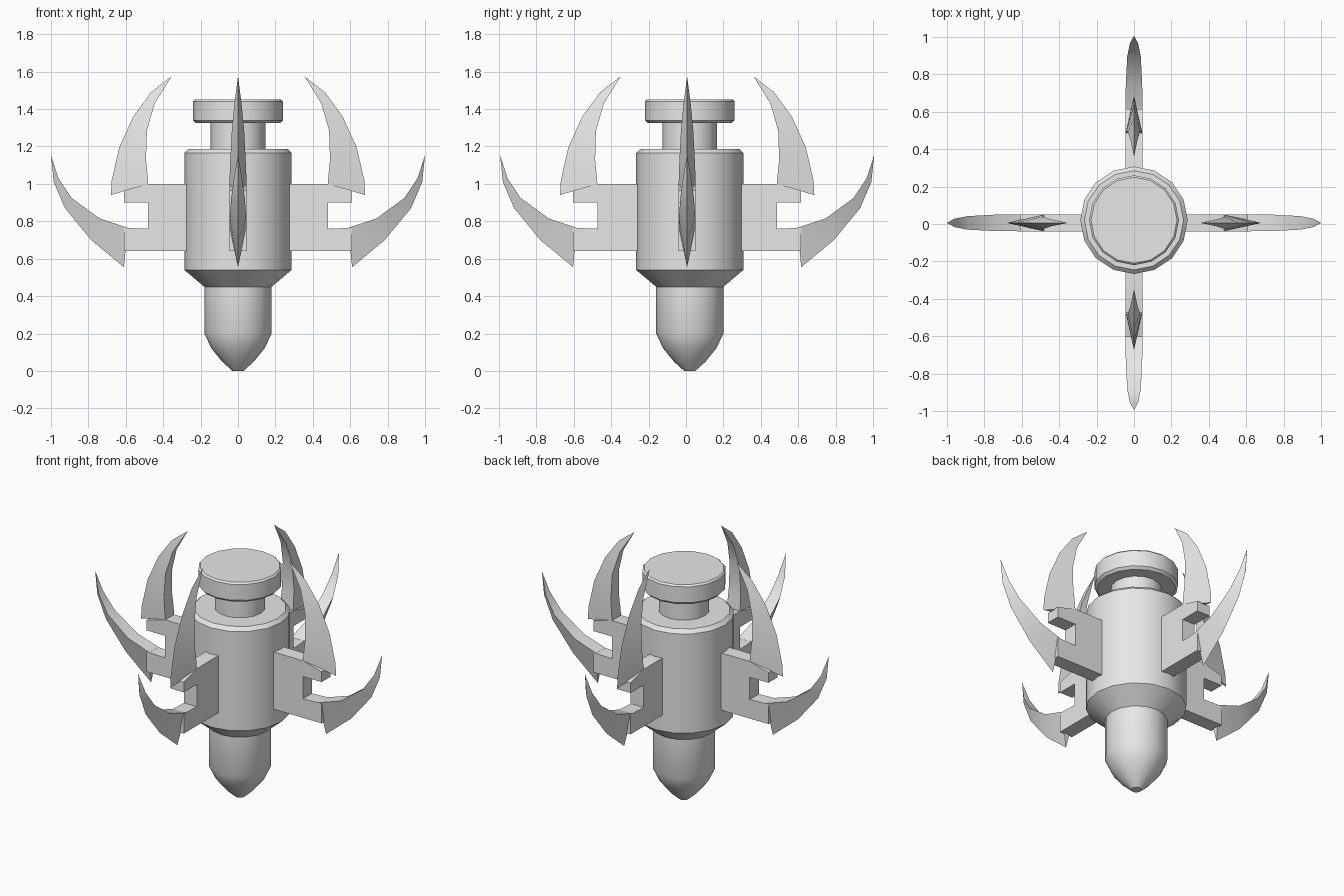
import bpy, bmesh, math
from mathutils import Matrix

if "Cube" in bpy.data.objects:
    bpy.data.objects.remove(bpy.data.objects["Cube"])

grey = bpy.data.materials.new("plain grey")
grey.diffuse_color = (0.8, 0.8, 0.8, 1)
grey.use_nodes = True
grey.node_tree.nodes["Principled BSDF"].inputs["Base Color"].default_value = grey.diffuse_color


def finish(name, bm, matrix, angle):
    bmesh.ops.transform(bm, matrix=matrix, verts=bm.verts)
    bmesh.ops.recalc_face_normals(bm, faces=bm.faces)
    me = bpy.data.meshes.new(name)
    bm.to_mesh(me)
    bm.free()
    me.materials.append(grey)
    ob = bpy.data.objects.new(name, me)
    bpy.context.collection.objects.link(ob)
    bpy.ops.object.select_all(action='DESELECT')
    ob.select_set(True)
    bpy.context.view_layer.objects.active = ob
    bpy.ops.object.shade_smooth_by_angle(angle=math.radians(angle))
    return ob


def lathe(name, profile, sides=16):
    """Capped solid of revolution from (radius, z) points."""
    bm = bmesh.new()
    rings = []
    for r, z in profile:
        rings.append([bm.verts.new((r * math.cos(2 * math.pi * i / sides),
                                    r * math.sin(2 * math.pi * i / sides), z))
                      for i in range(sides)])
    for a, b in zip(rings, rings[1:]):
        for i in range(sides):
            j = (i + 1) % sides
            bm.faces.new((a[i], a[j], b[j], b[i]))
    bm.faces.new(rings[0][::-1])
    bm.faces.new(rings[-1])
    return finish(name, bm, Matrix.Translation((0, 0.02, 0)), 35)


def plate(name, outline, t, matrix):
    """Flat plate in the xz plane, half thickness t."""
    bm = bmesh.new()
    f = bm.faces.new([bm.verts.new((x, -t, z)) for x, z in outline])
    ext = bmesh.ops.extrude_face_region(bm, geom=[f])
    verts = [v for v in ext["geom"] if isinstance(v, bmesh.types.BMVert)]
    bmesh.ops.translate(bm, verts=verts, vec=(0, 2 * t, 0))
    return finish(name, bm, matrix, 30)


def blade(name, stations, tip, matrix):
    """Curved claw: thick inner edge, sharp outer edge, ending in a point."""
    bm = bmesh.new()
    secs = [[bm.verts.new((ix, -t, iz)), bm.verts.new((ix, t, iz)),
             bm.verts.new((ox, 0, oz))] for ix, iz, ox, oz, t in stations]
    for a, b in zip(secs, secs[1:]):
        for i in range(3):
            j = (i + 1) % 3
            bm.faces.new((a[i], a[j], b[j], b[i]))
    end = bm.verts.new((tip[0], 0, tip[1]))
    last = secs[-1]
    for i in range(3):
        bm.faces.new((last[i], last[(i + 1) % 3], end))
    bm.faces.new(secs[0])
    return finish(name, bm, matrix, 30)


# Central body with rounded nose, neck and knob
lathe("body", [(0.03, 0), (0.085, 0.05), (0.142, 0.12), (0.18, 0.2),
               (0.18, 0.45), (0.287, 0.54), (0.287, 1.165), (0.265, 1.187)])
lathe("neck", [(0.146, 1.15), (0.146, 1.34)])
lathe("knob", [(0.225, 1.325), (0.24, 1.34), (0.24, 1.44), (0.23, 1.45)])

# Four fins: bracket plate, upper claw, lower claw
BRACKET = [(0.2, 0.64), (0.61, 0.64), (0.61, 0.765), (0.48, 0.76), (0.48, 0.9),
           (0.61, 0.9), (0.61, 0.965), (0.48, 1.0), (0.2, 1.0)]
UPPER = [(0.48, 1.0, 0.68, 0.94, 0.045), (0.485, 1.06, 0.675, 1.02, 0.044),
         (0.492, 1.13, 0.635, 1.195, 0.041), (0.487, 1.285, 0.56, 1.36, 0.033),
         (0.445, 1.43, 0.465, 1.49, 0.019)]
LOWER = [(0.59, 0.765, 0.61, 0.555, 0.045), (0.74, 0.815, 0.785, 0.70, 0.044),
         (0.89, 0.925, 0.925, 0.87, 0.036), (0.96, 1.03, 0.985, 1.01, 0.022)]
for k, side in enumerate(("right", "back", "left", "front")):
    m = Matrix.Translation((0, 0.006, 0)) @ Matrix.Rotation(k * math.pi / 2, 4, 'Z')
    plate(side + "_fin_bracket", BRACKET, 0.045, m)
    blade(side + "_upper_claw", UPPER, (0.355, 1.575), m)
    blade(side + "_lower_claw", LOWER, (1.0, 1.155), m)
